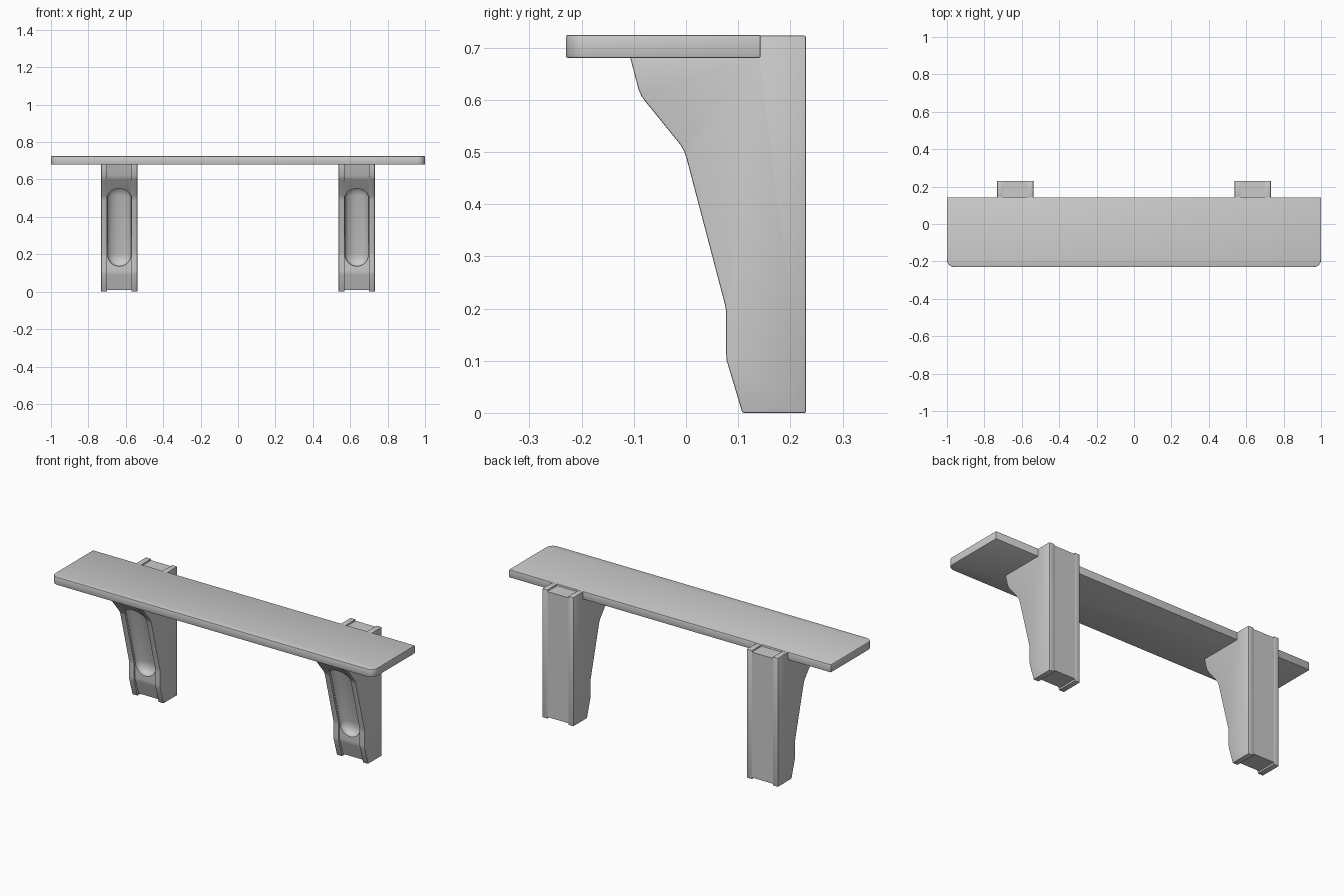
import bpy, bmesh, math
from mathutils import Matrix, Vector

if "Cube" in bpy.data.objects:
    bpy.data.objects.remove(bpy.data.objects["Cube"])


def prism(name, points, offset, bevel=0.0):
    """Extrude a flat loop of 3D points along offset."""
    bm = bmesh.new()
    face = bm.faces.new([bm.verts.new(p) for p in points])
    geo = bmesh.ops.extrude_face_region(bm, geom=[face])["geom"]
    bmesh.ops.translate(bm, vec=offset, verts=[g for g in geo if isinstance(g, bmesh.types.BMVert)])
    bmesh.ops.recalc_face_normals(bm, faces=bm.faces)
    return make(name, bm, bevel)


def make(name, bm, bevel=0.0):
    mesh = bpy.data.meshes.new(name)
    bm.to_mesh(mesh)
    bm.free()
    ob = bpy.data.objects.new(name, mesh)
    bpy.context.collection.objects.link(ob)
    if bevel:
        m = ob.modifiers.new("bevel", "BEVEL")
        m.width, m.segments, m.angle_limit = bevel, 2, math.radians(40)
    return ob


def finish(ob):
    """Apply modifiers and smooth the gentle edges."""
    bpy.ops.object.select_all(action="DESELECT")
    ob.select_set(True)
    bpy.context.view_layer.objects.active = ob
    for m in list(ob.modifiers):
        bpy.ops.object.modifier_apply(modifier=m.name)
    bpy.ops.object.shade_smooth_by_angle(angle=math.radians(30))


# Shelf board with rounded front corners
r, front, back = 0.04, -0.23, 0.143
outline = [(1, back, 0.68), (-1, back, 0.68)]
for cx, start in ((-1 + r, 180), (1 - r, 270)):
    for i in range(9):
        a = math.radians(start + i * 90 / 8)
        outline.append((cx + r * math.cos(a), front + r + r * math.sin(a), 0.68))
finish(prism("shelf_board", outline, (0, 0, 0.0445), 0.004))

# Bracket side profile (y, z): front curve, then the step behind the shelf
curve = [(0.108, 0), (0.081, 0.09), (0.078, 0.1), (0.077, 0.112), (0.077, 0.185),
         (0.0765, 0.197), (0.074, 0.21), (0.001, 0.488), (-0.003, 0.5), (-0.01, 0.513),
         (-0.078, 0.597), (-0.086, 0.608), (-0.091, 0.62), (-0.108, 0.685)]
rear = [(0.135, 0.685), (0.135, 0.723), (0.23, 0.723), (0.23, 0)]
profile = curve + rear
inset = [(y + 0.01, z) for y, z in curve] + rear
inset = [(y, min(max(z, 0.01), 0.714)) for y, z in inset]

CENTRE, HALF, CORE = 0.635, 0.097, 0.065
low, high = Vector((0.085, 0.2)), Vector((0.01, 0.5))

for side, label in ((-1, "left"), (1, "right")):
    x0 = side * CENTRE
    # Two raised cheeks
    for x, edge in ((x0 - HALF, "outer" if side < 0 else "inner"),
                    (x0 + CORE, "inner" if side < 0 else "outer")):
        finish(prism(f"{label}_bracket_{edge}_cheek", [(x, y, z) for y, z in profile],
                     (HALF - CORE, 0, 0), 0.003))
    # Recessed core
    core = prism(f"{label}_bracket_core", [(x0 - CORE, y, z) for y, z in inset],
                 (2 * CORE, 0, 0))
    # Capsule cutter for the scooped groove
    bm = bmesh.new()
    bmesh.ops.create_uvsphere(bm, u_segments=32, v_segments=17, radius=0.0635)
    d = high - low
    for v in bm.verts:
        v.co.y *= 0.6 if v.co.y > 0 else 1.3
        if v.co.z > 0:
            v.co.z += d.length
    tilt = Matrix.Rotation(math.atan2(-d.x, d.y), 4, "X")
    bm.transform(Matrix.Translation((x0, low.x, low.y)) @ tilt)
    for f in bm.faces:
        f.smooth = True
    cutter = make("groove_cutter", bm)
    cutter.hide_render = True
    cut = core.modifiers.new("groove", "BOOLEAN")
    cut.operation, cut.object, cut.solver = "DIFFERENCE", cutter, "EXACT"
    finish(core)
    bpy.data.objects.remove(cutter)
